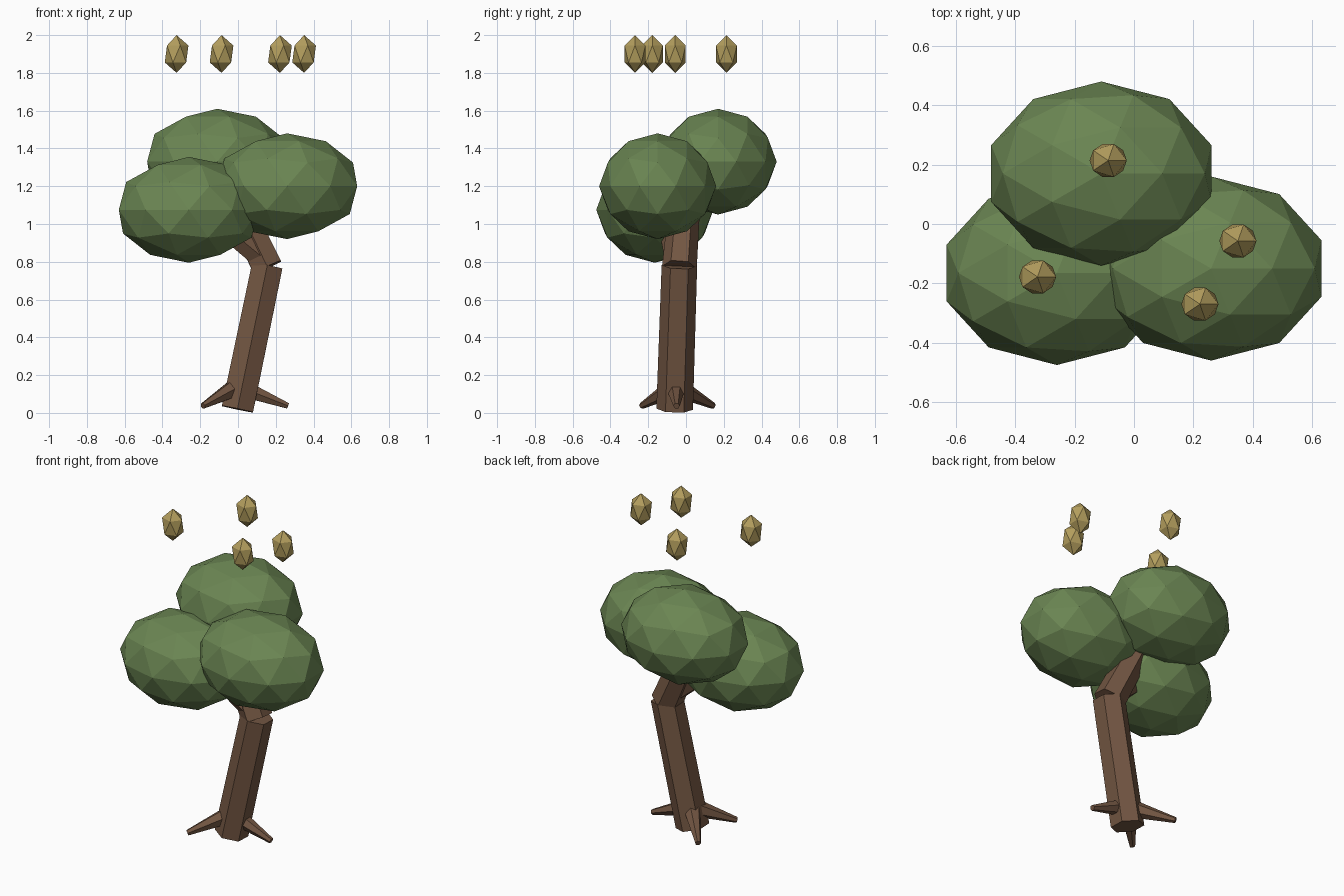
import bpy
from mathutils import Vector

if "Cube" in bpy.data.objects:
    bpy.data.objects.remove(bpy.data.objects["Cube"])


def material(name, color):
    m = bpy.data.materials.new(name)
    m.diffuse_color = (*color, 1)
    m.use_nodes = True
    m.node_tree.nodes["Principled BSDF"].inputs["Base Color"].default_value = m.diffuse_color
    return m


bark = material("bark brown", (0.17, 0.093, 0.055))
leaf = material("leaf green", (0.145, 0.235, 0.085))
gold = material("fruit gold", (0.45, 0.34, 0.11))


def limb(name, start, end, r1, r2, sides=6):
    """Tapered low-poly cylinder between two points."""
    a, b = Vector(start), Vector(end)
    d = b - a
    bpy.ops.mesh.primitive_cone_add(vertices=sides, radius1=r1, radius2=r2, depth=d.length)
    ob = bpy.context.object
    ob.name = name
    ob.rotation_mode = 'QUATERNION'
    ob.rotation_quaternion = Vector((0, 0, 1)).rotation_difference(d)
    ob.location = (a + b) / 2
    ob.data.materials.append(bark)


def blob(name, loc, scale, subdivisions, mat):
    """Flat-shaded stretched icosphere."""
    bpy.ops.mesh.primitive_ico_sphere_add(subdivisions=subdivisions, radius=1, location=loc)
    ob = bpy.context.object
    ob.name = name
    ob.scale = scale
    ob.data.materials.append(mat)


# leaning trunk and the branches inside the crown
limb("trunk", (-0.003, -0.06, 0.02), (0.155, -0.035, 0.78), 0.097, 0.094)
limb("upper_branch", (0.155, -0.035, 0.77), (-0.05, 0.0, 1.2), 0.092, 0.08)
limb("left_branch", (0.13, -0.04, 0.83), (-0.2, -0.1, 1.1), 0.075, 0.065)

# three roots spreading from the base
for i, tip in enumerate([(0.265, -0.05, 0.037), (-0.185, 0.145, 0.037), (-0.185, -0.235, 0.037)]):
    limb(f"root_{i + 1}", (0.0, -0.055, 0.14), tip, 0.055, 0.017)

# leafy crown
for i, loc in enumerate([(-0.11, 0.17, 1.33), (0.26, -0.15, 1.20), (-0.26, -0.165, 1.075)]):
    blob(f"foliage_{i + 1}", loc, (0.39, 0.31, 0.28), 2, leaf)

# fruit floating above the crown
for i, (x, y) in enumerate([(-0.087, 0.214), (-0.325, -0.178), (0.35, -0.057), (0.222, -0.27)]):
    blob(f"fruit_{i + 1}", (x, y, 1.9), (0.07, 0.065, 0.1), 1, gold)
